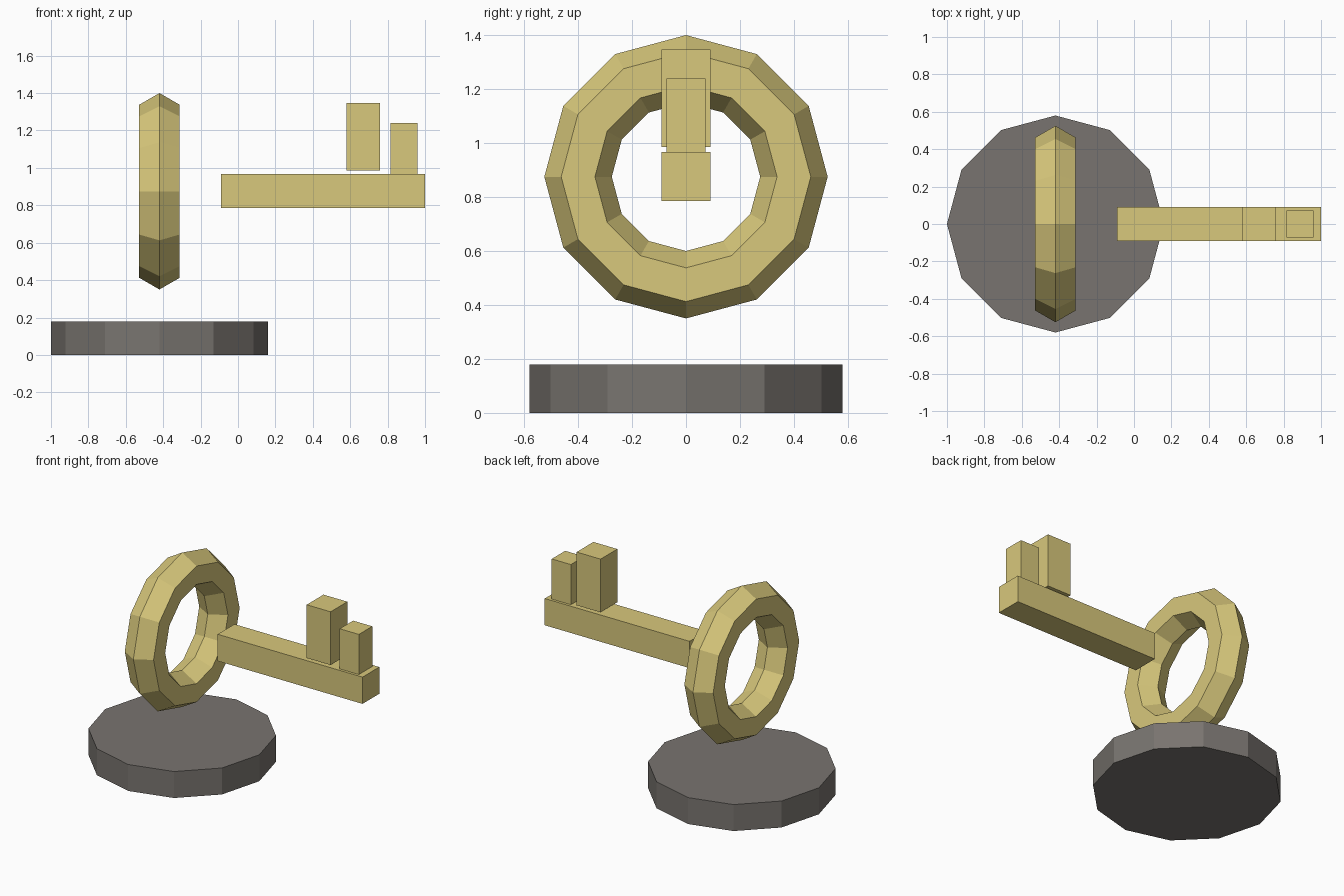
import bpy
from math import pi

if "Cube" in bpy.data.objects:
    bpy.data.objects.remove(bpy.data.objects["Cube"])


def material(name, rgb):
    m = bpy.data.materials.new(name)
    m.diffuse_color = (*rgb, 1)
    m.use_nodes = True
    m.node_tree.nodes["Principled BSDF"].inputs["Base Color"].default_value = m.diffuse_color
    return m


gold = material("gold", (0.69, 0.58, 0.20))
stone = material("stone", (0.19, 0.175, 0.16))


def finish(name, mat):
    ob = bpy.context.object
    ob.name = name
    ob.data.materials.append(mat)
    return ob


def box(name, x, y, z, mat):
    """Box from (min, max) ranges in x and z, with half width y."""
    bpy.ops.mesh.primitive_cube_add(
        size=1, location=((x[0] + x[1]) / 2, 0, (z[0] + z[1]) / 2))
    ob = finish(name, mat)
    ob.scale = (x[1] - x[0], 2 * y, z[1] - z[0])
    bpy.ops.object.transform_apply(location=False, rotation=False, scale=True)


# Twelve-sided base disc
bpy.ops.mesh.primitive_cylinder_add(vertices=12, radius=0.58, depth=0.18,
                                    location=(-0.42, 0, 0.09))
finish("base", stone)

# Key bow: faceted ring standing upright, axis along x
bpy.ops.mesh.primitive_torus_add(major_segments=12, minor_segments=6,
                                 major_radius=0.40, minor_radius=0.125,
                                 location=(-0.42, 0, 0.875),
                                 rotation=(0, pi / 2, 0))
finish("key_ring", gold)

# Key shaft and its two teeth
box("key_shaft", (-0.09, 1.0), 0.09, (0.785, 0.967), gold)
box("large_tooth", (0.58, 0.76), 0.09, (0.985, 1.347), gold)
box("small_tooth", (0.816, 0.96), 0.072, (0.95, 1.24), gold)
